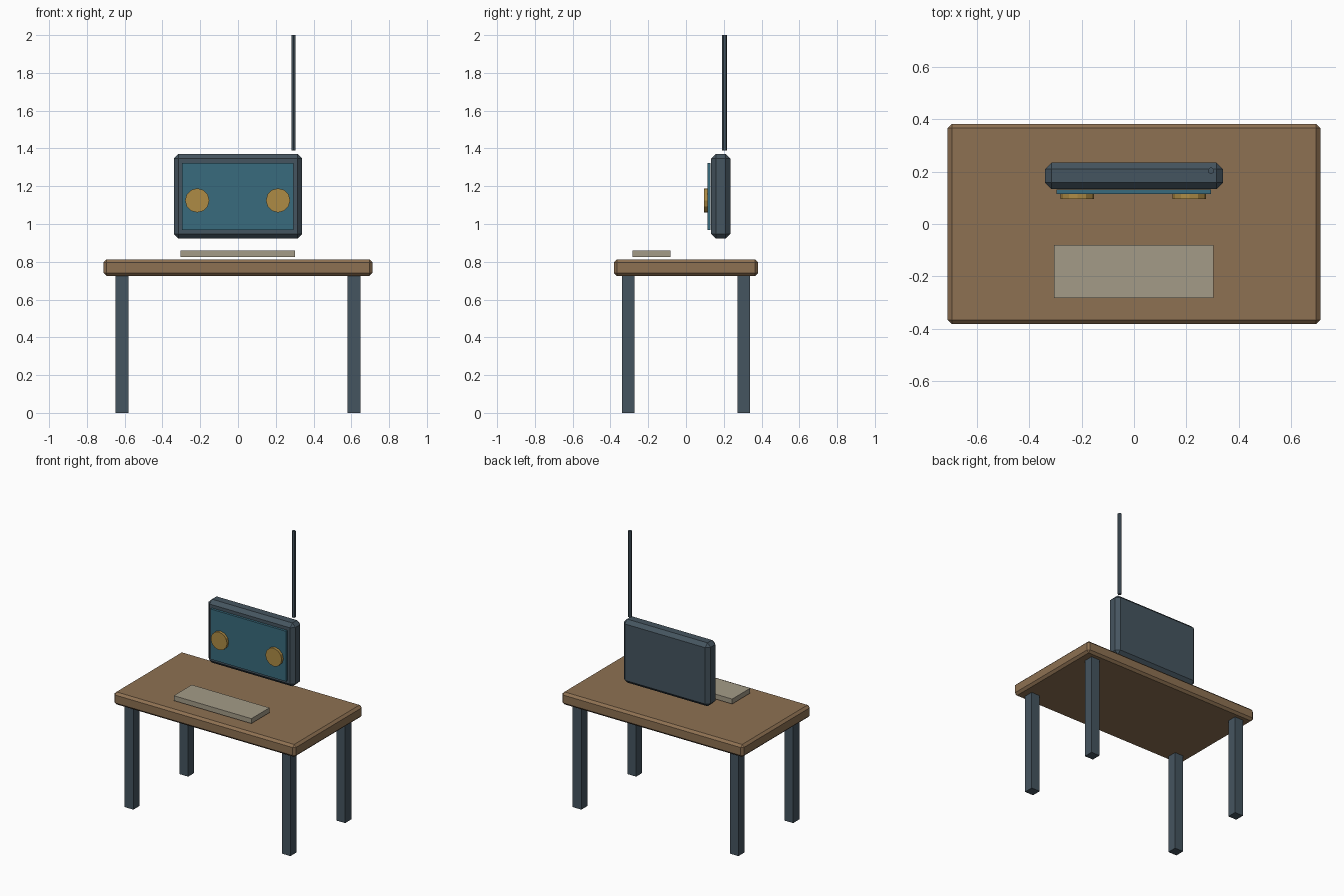
import bpy, bmesh
from math import radians
from mathutils import Matrix, Vector

if "Cube" in bpy.data.objects:
    bpy.data.objects.remove(bpy.data.objects["Cube"])


def material(name, rgb):
    m = bpy.data.materials.new(name)
    m.diffuse_color = (*rgb, 1)
    m.use_nodes = True
    m.node_tree.nodes["Principled BSDF"].inputs["Base Color"].default_value = m.diffuse_color
    return m


WOOD = material("wood", (0.27, 0.165, 0.085))
METAL = material("dark_metal", (0.06, 0.09, 0.115))
GLASS = material("screen_blue", (0.04, 0.145, 0.205))
BRASS = material("brass", (0.42, 0.26, 0.06))
IVORY = material("ivory", (0.37, 0.33, 0.245))


def add(name, bm, mat):
    me = bpy.data.meshes.new(name)
    bm.to_mesh(me)
    bm.free()
    me.materials.append(mat)
    ob = bpy.data.objects.new(name, me)
    bpy.context.collection.objects.link(ob)
    return ob


def box(name, lo, hi, mat, chamfer=0):
    lo, hi = Vector(lo), Vector(hi)
    bm = bmesh.new()
    bmesh.ops.create_cube(bm, size=1, matrix=Matrix.Translation((lo + hi) / 2)
                          @ Matrix.Diagonal((*(hi - lo), 1)))
    ob = add(name, bm, mat)
    if chamfer:
        mod = ob.modifiers.new("chamfer", 'BEVEL')
        mod.width = chamfer
        mod.segments = 1
    return ob


def cylinder(name, centre, radius, depth, sides, mat, tilt=0):
    bm = bmesh.new()
    bmesh.ops.create_cone(bm, cap_ends=True, segments=sides, radius1=radius,
                          radius2=radius, depth=depth,
                          matrix=Matrix.Translation(centre)
                          @ Matrix.Rotation(radians(tilt), 4, 'X'))
    return add(name, bm, mat)


# Table: chamfered top and four square legs
box("table_top", (-0.712, -0.382, 0.725), (0.712, 0.382, 0.813), WOOD, 0.016)
for sx, side in ((-1, "left"), (1, "right")):
    for sy, end in ((-1, "front"), (1, "back")):
        cx, cy, h = 0.615 * sx, 0.306 * sy, 0.034
        box(f"{end}_{side}_leg", (cx - h, cy - h, 0), (cx + h, cy + h, 0.725), METAL)

# Floating console with screen panel and two dials
box("console_case", (-0.34, 0.133, 0.922), (0.34, 0.235, 1.371), METAL, 0.025)
box("screen_panel", (-0.297, 0.114, 0.968), (0.295, 0.131, 1.324), GLASS)
for x, side in ((-0.216, "left"), (0.212, "right")):
    cylinder(f"{side}_dial", (x, 0.105, 1.125), 0.064, 0.02, 12, BRASS, 90)

# Antenna rod above the case
cylinder("antenna", (0.294, 0.204, 1.695), 0.013, 0.61, 6, METAL)

# Key slab in front
box("key_slab", (-0.305, -0.283, 0.824), (0.303, -0.081, 0.859), IVORY)
